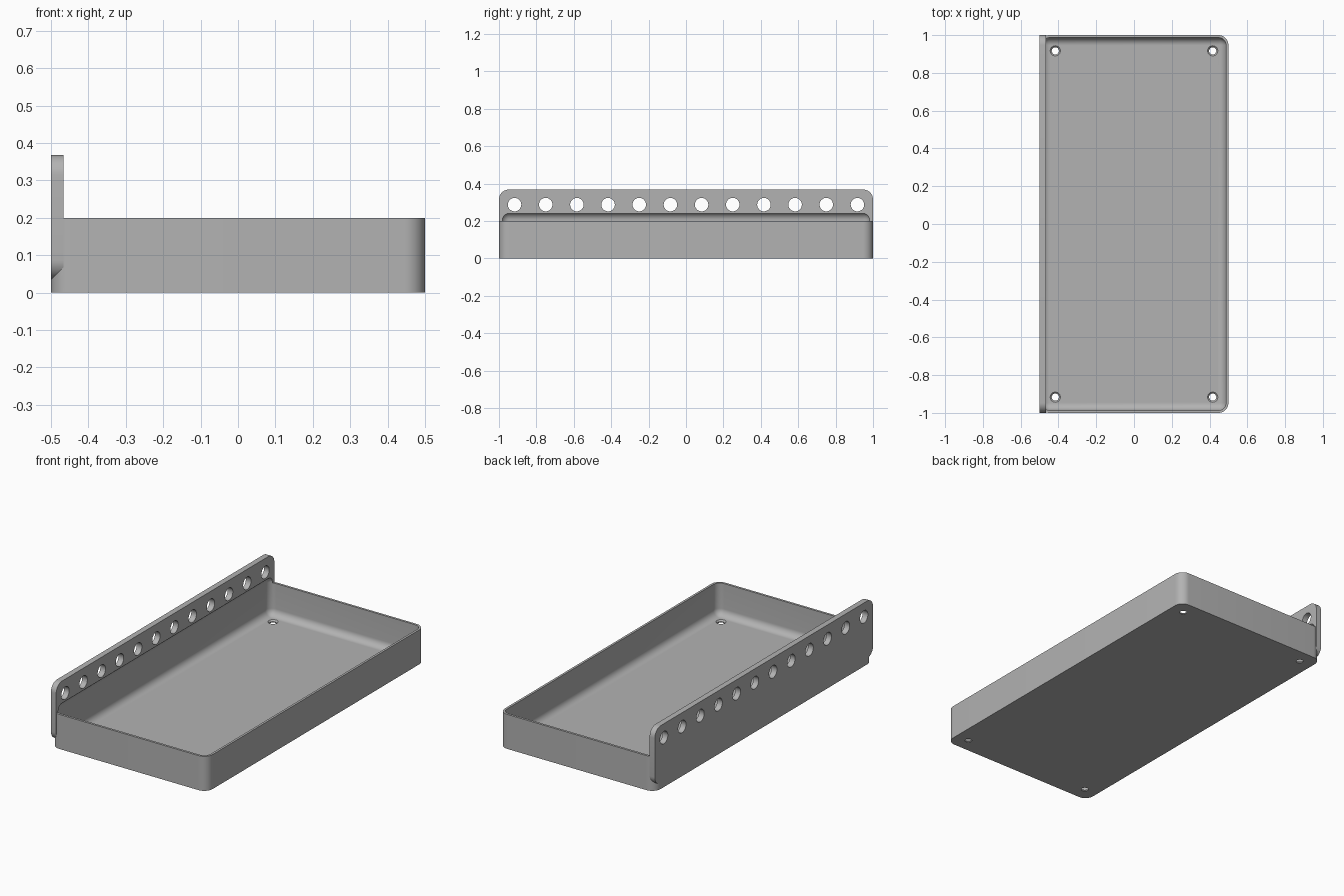
import bpy, bmesh, math
from mathutils import Matrix, Vector

if "Cube" in bpy.data.objects:
    bpy.data.objects.remove(bpy.data.objects["Cube"], do_unlink=True)

grey = bpy.data.materials.new("plain grey")
grey.use_nodes = True
grey.diffuse_color = (0.45, 0.45, 0.45, 1)
grey.node_tree.nodes["Principled BSDF"].inputs["Base Color"].default_value = grey.diffuse_color

WALL, RADIUS, PLATE = 0.0133, 0.0533, 0.0333


def make(name, bm):
    mesh = bpy.data.meshes.new(name)
    bm.to_mesh(mesh)
    bm.free()
    mesh.materials.append(grey)
    obj = bpy.data.objects.new(name, mesh)
    bpy.context.collection.objects.link(obj)
    return obj


def rounded_box(name, low, high, radius, axis=None):
    """Box between two corners; rounds edges along one axis, or all of them."""
    low, high = Vector(low), Vector(high)
    bm = bmesh.new()
    bmesh.ops.create_cube(bm, size=1)
    bmesh.ops.scale(bm, vec=high - low, verts=bm.verts)
    bmesh.ops.translate(bm, vec=(low + high) / 2, verts=bm.verts)
    edges = [e for e in bm.edges if axis is None
             or abs(e.verts[0].co[axis] - e.verts[1].co[axis]) > 1e-4]
    bmesh.ops.bevel(bm, geom=edges, offset=radius, segments=10, profile=0.5,
                    affect='EDGES', clamp_overlap=True)
    return make(name, bm)


def pegs(name, spots, r1, r2, depth, turn=Matrix()):
    """Row of round cutters, one at each spot."""
    bm = bmesh.new()
    for spot in spots:
        bmesh.ops.create_cone(bm, cap_ends=True, segments=40, radius1=r1, radius2=r2,
                              depth=depth, matrix=Matrix.Translation(spot) @ turn)
    return make(name, bm)


def combine(target, other, operation):
    mod = target.modifiers.new(other.name, 'BOOLEAN')
    mod.operation, mod.solver, mod.object = operation, 'EXACT', other
    bpy.context.view_layer.objects.active = target
    bpy.ops.object.modifier_apply(modifier=mod.name)
    bpy.data.objects.remove(other, do_unlink=True)


# Tray body with its upright mounting plate
tray = rounded_box("tray_with_mounting_plate", (-0.5, -1, 0), (0.5, 1, 0.2), RADIUS, axis=2)
plate = rounded_box("mounting_plate", (-0.5, -1, 0.0343), (-0.5 + PLATE, 1, 0.3677), RADIUS, axis=0)
combine(tray, plate, 'UNION')

# Hollow with soft edges, also biting into the plate above the rim
hollow = rounded_box("hollow", (-0.5 + WALL, -1 + WALL, WALL),
                     (0.5 - WALL, 1 - WALL, 0.2454), RADIUS - WALL)
combine(tray, hollow, 'DIFFERENCE')

# Row of mounting holes through the plate
row = [(-0.5 + PLATE / 2, (i - 5.5) / 6, 0.287) for i in range(12)]
combine(tray, pegs("mounting_holes", row, 0.036, 0.036, 0.1, Matrix.Rotation(math.pi / 2, 4, 'Y')),
        'DIFFERENCE')

# Countersunk drain holes in the floor corners
corners = [(sx * 0.4167, sy * 0.9167) for sx in (-1, 1) for sy in (-1, 1)]
combine(tray, pegs("floor_holes", [(x, y, 0) for x, y in corners], 0.019, 0.019, 0.1), 'DIFFERENCE')
combine(tray, pegs("countersinks", [(x, y, WALL) for x, y in corners], 0.019, 0.035, 0.016),
        'DIFFERENCE')

# Smooth the rounded edges, keep the sharp ones
bpy.ops.object.select_all(action='DESELECT')
tray.select_set(True)
bpy.context.view_layer.objects.active = tray
bpy.ops.object.shade_smooth_by_angle(angle=math.radians(30))
